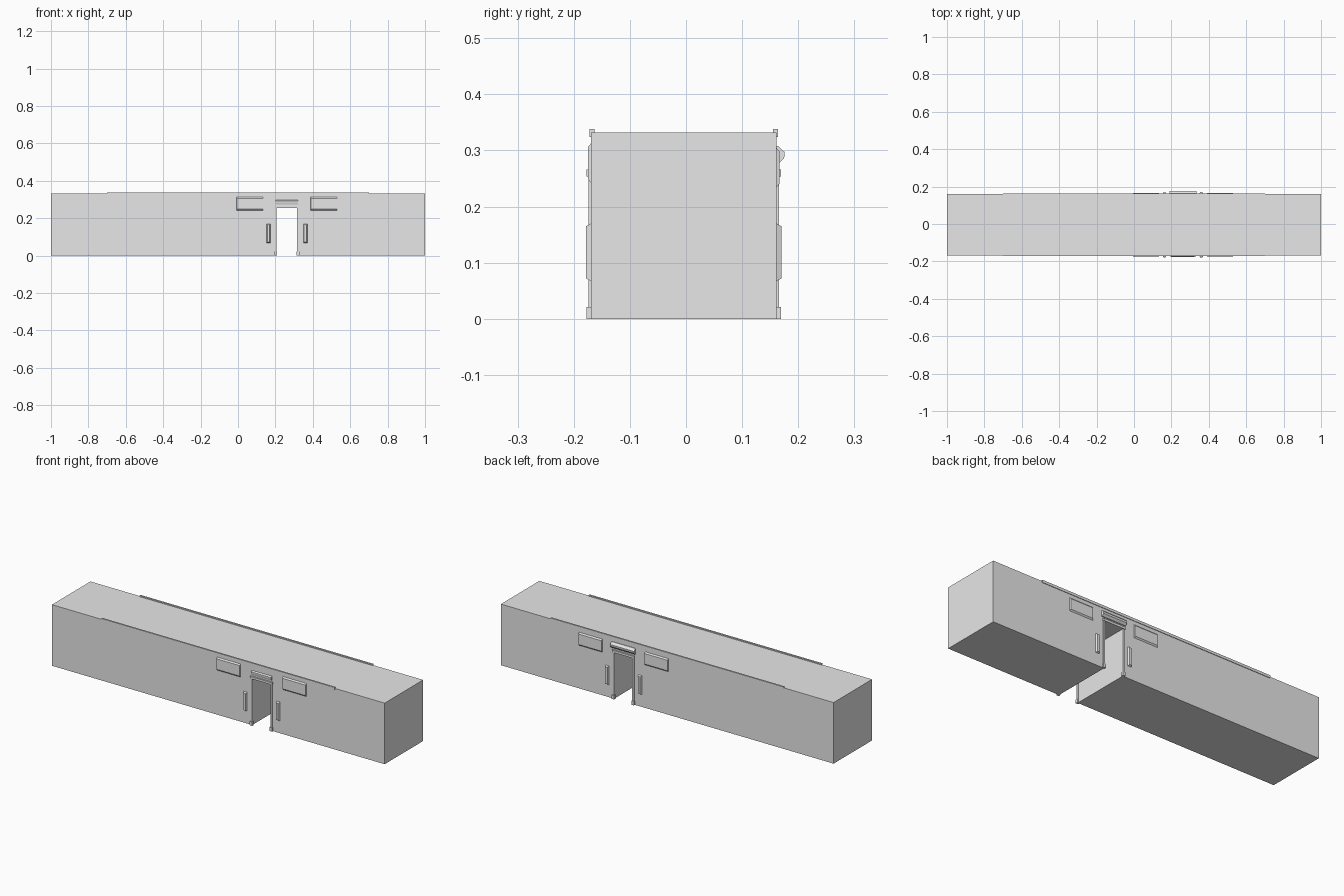
import bpy, bmesh

if "Cube" in bpy.data.objects:
    bpy.data.objects.remove(bpy.data.objects["Cube"])

GREY = bpy.data.materials.new("plain_grey")
GREY.diffuse_color = (0.8, 0.8, 0.8, 1)
GREY.use_nodes = True
GREY.node_tree.nodes["Principled BSDF"].inputs["Base Color"].default_value = GREY.diffuse_color

FRONT, BACK = -0.169, 0.161     # wall faces
X0, X1, HEAD = 0.204, 0.319, 0.256   # doorway
MID = (X0 + X1) / 2


def finish(bm, name):
    bmesh.ops.recalc_face_normals(bm, faces=bm.faces)
    me = bpy.data.meshes.new(name)
    bm.to_mesh(me)
    bm.free()
    me.materials.append(GREY)
    ob = bpy.data.objects.new(name, me)
    bpy.context.collection.objects.link(ob)
    return ob


def extrude(name, points, vec):
    """Extrude a closed 3D outline along vec."""
    bm = bmesh.new()
    f = bm.faces.new([bm.verts.new(p) for p in points])
    r = bmesh.ops.extrude_face_region(bm, geom=[f], use_keep_orig=True)
    verts = [g for g in r["geom"] if isinstance(g, bmesh.types.BMVert)]
    bmesh.ops.translate(bm, verts=verts, vec=vec)
    return finish(bm, name)


def box(name, x0, x1, y0, y1, z0, z1):
    pts = [(x0, y0, z0), (x1, y0, z0), (x1, y0, z1), (x0, y0, z1)]
    return extrude(name, pts, (0, y1 - y0, 0))


def plaque(name, x0, x1, z0, z1, wall, s, depth, bx, bz):
    """Raised plate with sloping edges on a wall face."""
    bm = bmesh.new()
    rings = []
    for d, ix, iz in ((-0.002, 0, 0), (0, 0, 0), (depth, bx, bz)):
        y = wall + s * d
        rings.append([bm.verts.new(p) for p in (
            (x0 + ix, y, z0 + iz), (x1 - ix, y, z0 + iz),
            (x1 - ix, y, z1 - iz), (x0 + ix, y, z1 - iz))])
    for a, b in zip(rings, rings[1:]):
        for i in range(4):
            j = (i + 1) % 4
            bm.faces.new((a[i], a[j], b[j], b[i]))
    bm.faces.new(rings[0])
    bm.faces.new(rings[-1])
    return finish(bm, name)


# Long wall with a doorway passing through
outline = [(-1, 0), (X0, 0), (X0, HEAD), (X1, HEAD), (X1, 0),
           (1, 0), (1, 0.332), (-1, 0.332)]
extrude("wall", [(x, FRONT, z) for x, z in outline], (0, BACK - FRONT, 0))

for side, wall, s in (("front", FRONT, -1), ("back", BACK, 1)):
    # Roof edge trim
    box(side + "_roof_trim", -0.7, 0.7, wall - s * 0.006, wall + s * 0.003, 0.324, 0.338)

    dz = 0 if s < 0 else -0.008
    for n, m in (("left", -1), ("right", 1)):
        # Bevelled wall panels beside the doorway
        a, b = sorted((MID + m * 0.127, MID + m * 0.269))
        plaque(f"{side}_{n}_panel", a, b, 0.242 + dz, 0.313 + dz, wall, s, 0.006, 0.002, 0.007)
        # Upright wall lamps
        a, b = sorted((MID + m * 0.088, MID + m * 0.109))
        plaque(f"{side}_{n}_lamp", a, b, 0.067, 0.170, wall, s, 0.009, 0.004, 0.005)
        # Door posts and their feet
        a, b = sorted((MID + m * 0.0545, MID + m * 0.064))
        box(f"{side}_{n}_post", a, b, wall - s * 0.004, wall + s * 0.005, 0.02, HEAD)
        a, b = sorted((MID + m * 0.052, MID + m * 0.067))
        box(f"{side}_{n}_foot", a, b, wall - s * 0.005, wall + s * 0.0085, 0, 0.021)

    # Door header
    box(side + "_header", MID - 0.066, MID + 0.066, wall - s * 0.005, wall + s * 0.008, 0.254, 0.266)

    # Canopy over the doorway, deeper at the back
    if s < 0:
        prof, hw = [(-0.002, 0.272), (0.003, 0.274), (0.006, 0.284), (0.006, 0.291), (-0.002, 0.299)], 0.06
    else:
        prof, hw = [(-0.002, 0.275), (0.004, 0.276), (0.014, 0.287), (0.015, 0.297), (0.003, 0.308), (-0.002, 0.308)], 0.072
    extrude(side + "_canopy", [(MID - hw, wall + s * d, z) for d, z in prof], (2 * hw, 0, 0))
